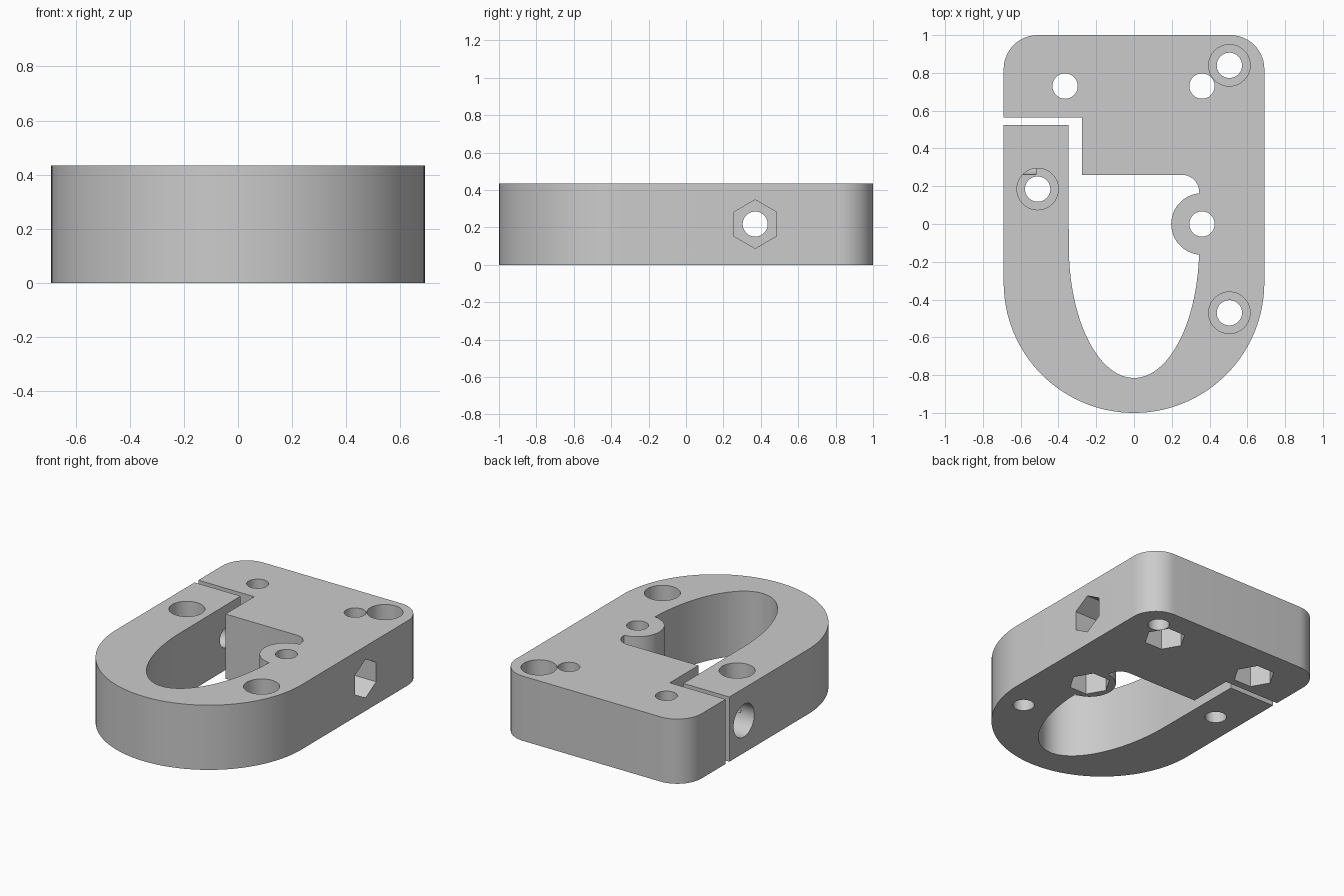
import bpy, bmesh
from math import sin, cos, pi, radians
from mathutils import Matrix, Vector

if "Cube" in bpy.data.objects:
    bpy.data.objects.remove(bpy.data.objects["Cube"])

W, H = 0.69, 0.435          # half width, thickness
BOLT, HEAD, NUT = 0.067, 0.11, 0.13   # radii

grey = bpy.data.materials.new("plain grey")
grey.use_nodes = True
colour = (0.6, 0.6, 0.6, 1)
grey.diffuse_color = colour
grey.node_tree.nodes["Principled BSDF"].inputs["Base Color"].default_value = colour


def arc(cx, cy, rx, ry, start, end, n):
    """Points along an elliptical arc, angles in degrees."""
    angles = [radians(start + (end - start) * i / n) for i in range(n + 1)]
    return [(cx + rx * cos(a), cy + ry * sin(a)) for a in angles]


def add_object(name, bm):
    bmesh.ops.recalc_face_normals(bm, faces=bm.faces)
    mesh = bpy.data.meshes.new(name)
    bm.to_mesh(mesh)
    bm.free()
    mesh.materials.append(grey)
    obj = bpy.data.objects.new(name, mesh)
    bpy.context.collection.objects.link(obj)
    return obj


# Clamp body: one outline running round the outside, then in through the slit
corner = 0.18
outline = arc(0, -1 + W, W, W, 180, 360, 64)
outline += arc(W - corner, 1 - corner, corner, corner, 0, 90, 14)
outline += arc(corner - W, 1 - corner, corner, corner, 90, 180, 14)
outline += [(-W, 0.565), (-0.275, 0.565), (-0.275, 0.26)]
outline += arc(0.255, 0.17, 0.09, 0.09, 90, 0, 10)
outline += arc(0.36, 0, 0.163, 0.163, 95, 265, 32)
outline += arc(0, -0.12, 0.345, 0.695, -4, -180, 64)
outline += [(-0.348, 0.525), (-W, 0.525)]

bm = bmesh.new()
base = bm.faces.new([bm.verts.new((x, y, 0)) for x, y in outline])
walls = bmesh.ops.extrude_face_region(bm, geom=[base])["geom"]
bmesh.ops.translate(bm, vec=(0, 0, H),
                    verts=[v for v in walls if isinstance(v, bmesh.types.BMVert)])
body = add_object("clamp_body", bm)


def cut(radius, start, end, sides=40):
    """Bore a round or hexagonal hole into the body between two points."""
    start, end = Vector(start), Vector(end)
    axis = end - start
    turn = Matrix.Rotation(pi / 2, 4, 'Y') if abs(axis.x) > abs(axis.z) else Matrix()
    # a cone primitive's first corner lies on y, so spin it for hexagons
    spin = Matrix.Rotation(pi / 2, 4, 'Z')
    tool = bmesh.new()
    bmesh.ops.create_cone(tool, cap_ends=True, segments=sides, radius1=radius,
                          radius2=radius, depth=axis.length,
                          matrix=Matrix.Translation((start + end) / 2) @ turn @ spin)
    cutter = add_object("hole_cutter", tool)
    cutter.hide_render = True
    mod = body.modifiers.new("hole", 'BOOLEAN')
    mod.operation, mod.solver, mod.object = 'DIFFERENCE', 'EXACT', cutter
    bpy.ops.object.modifier_apply(modifier=mod.name)
    bpy.data.objects.remove(cutter)


bpy.ops.object.select_all(action='DESELECT')
bpy.context.view_layer.objects.active = body
body.select_set(True)

# Bolt holes with hexagonal nut pockets underneath
for x, y in [(-0.365, 0.73), (0.36, 0.73), (0.36, 0)]:
    cut(BOLT, (x, y, -0.1), (x, y, H + 0.1))
    cut(NUT, (x, y, -0.1), (x, y, 0.17), 6)

# Bolt holes counterbored from the top
for x, y in [(0.505, 0.84), (-0.51, 0.185), (0.505, -0.47)]:
    cut(BOLT, (x, y, -0.1), (x, y, H + 0.1))
    cut(HEAD, (x, y, 0.2), (x, y, H + 0.1))

# Cross bolt: round head recess on one side, nut pocket on the other
y, z = 0.37, H / 2
cut(BOLT, (-W - 0.1, y, z), (W + 0.1, y, z))
cut(HEAD, (-W - 0.1, y, z), (-W + 0.17, y, z))
cut(NUT, (W - 0.2, y, z), (W + 0.1, y, z), 6)

bpy.ops.object.shade_smooth_by_angle(angle=radians(30))
